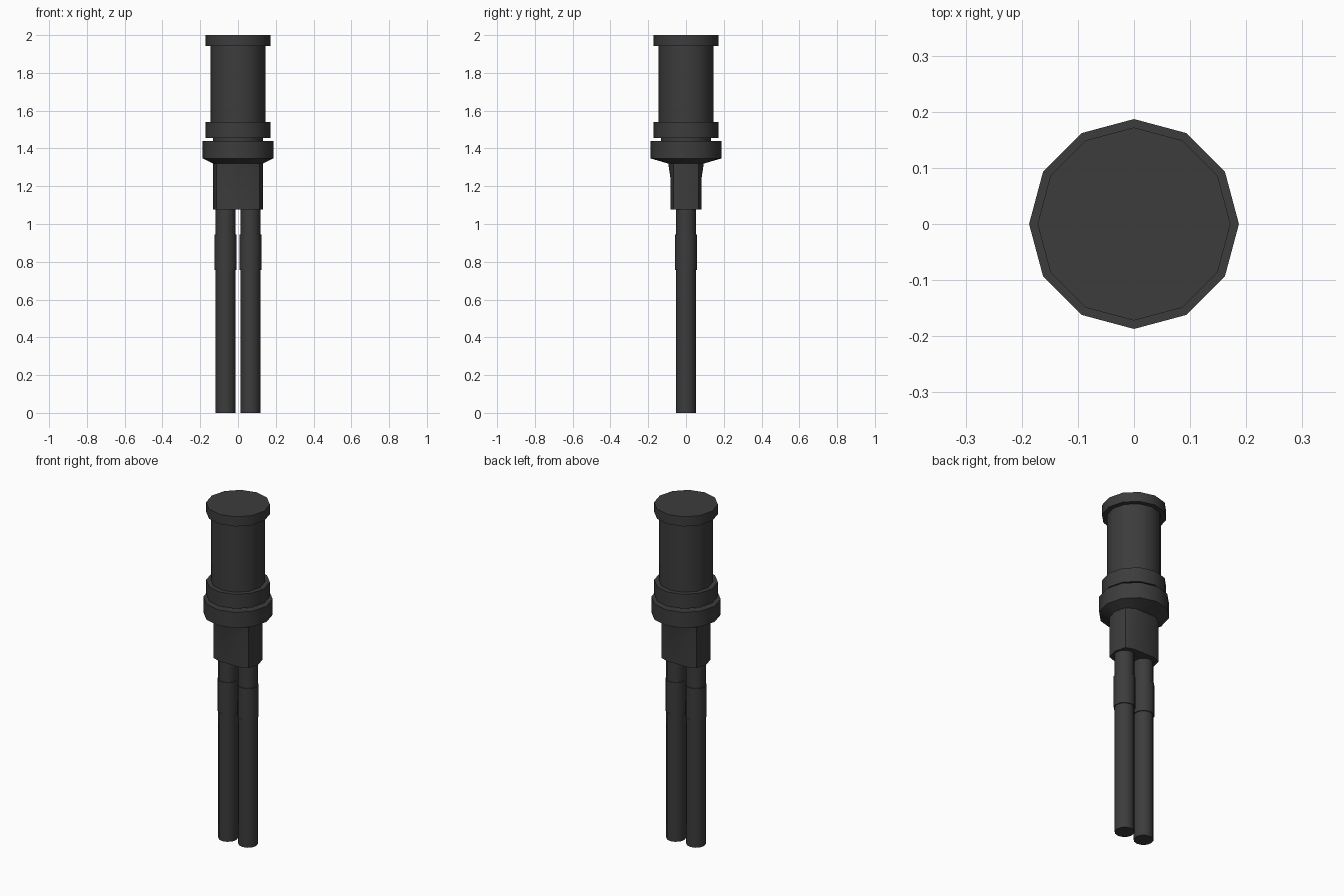
import bpy, bmesh, math

if "Cube" in bpy.data.objects:
    bpy.data.objects.remove(bpy.data.objects["Cube"], do_unlink=True)

SIDES = 12
dark = bpy.data.materials.new("dark grey rubber")
dark.use_nodes = True
colour = (0.045, 0.045, 0.045, 1)
dark.diffuse_color = colour
dark.node_tree.nodes["Principled BSDF"].inputs["Base Color"].default_value = colour


def loft(name, sections, x=0.0):
    """Skin rings of (height, radius, y limit) and cap both ends."""
    bm = bmesh.new()
    rings = []
    for z, radius, limit in sections:
        ring = []
        for i in range(SIDES):
            a = math.tau * i / SIDES
            y = max(-limit, min(limit, radius * math.sin(a)))
            ring.append(bm.verts.new((x + radius * math.cos(a), y, z)))
        rings.append(ring)
    for low, high in zip(rings, rings[1:]):
        for i in range(SIDES):
            j = (i + 1) % SIDES
            bm.faces.new((low[i], low[j], high[j], high[i]))
    bm.faces.new(rings[0][::-1])
    bm.faces.new(rings[-1])
    bmesh.ops.recalc_face_normals(bm, faces=bm.faces)
    mesh = bpy.data.meshes.new(name)
    bm.to_mesh(mesh)
    bm.free()
    mesh.materials.append(dark)
    obj = bpy.data.objects.new(name, mesh)
    bpy.context.collection.objects.link(obj)
    bpy.ops.object.select_all(action="DESELECT")
    obj.select_set(True)
    bpy.context.view_layer.objects.active = obj
    bpy.ops.object.shade_smooth_by_angle(angle=math.radians(35))
    return obj


def cylinder(name, bottom, top, radius, x=0.0):
    return loft(name, [(bottom, radius, radius), (top, radius, radius)], x)


# Cylindrical head
cylinder("end_cap", 1.943, 2.0, 0.172)
cylinder("barrel", 1.53, 1.95, 0.145)
cylinder("collar", 1.455, 1.54, 0.172)
cylinder("neck", 1.43, 1.465, 0.132)

# Flange flowing into the flattened cable housing
loft("flange_and_housing", [
    (1.078, 0.132, 0.082),
    (1.24, 0.132, 0.082),
    (1.32, 0.132, 0.094),
    (1.347, 0.187, 0.187),
    (1.44, 0.187, 0.187),
])

# Twin cables with sleeves
for side, x in (("left", 0.0655), ("right", -0.0655)):
    cylinder(side + "_cable", 0.0, 1.09, 0.053, x)
    cylinder(side + "_sleeve", 0.757, 0.945, 0.058, x)
